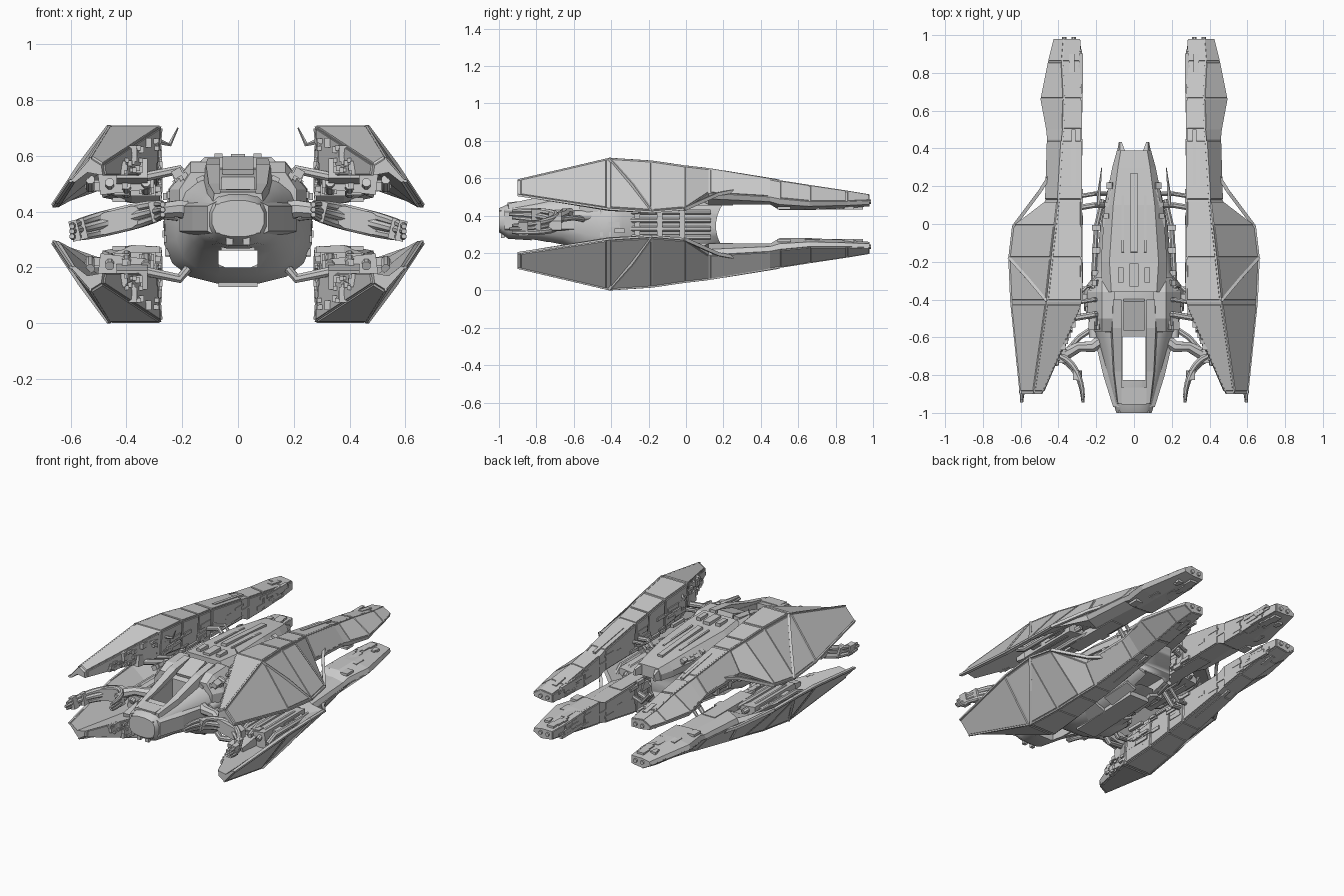
import bpy, bmesh, math, random
from mathutils import Vector, Matrix

if "Cube" in bpy.data.objects:
    bpy.data.objects.remove(bpy.data.objects["Cube"])
random.seed(4)
ZM = 0.355  # height of the plane that mirrors upper parts to lower parts


def build(name, verts, faces, x=True, z=False, smooth=False):
    """Mesh from lists, copied across x = 0 and optionally across z = ZM."""
    bm = bmesh.new()
    for sx in ((1, -1) if x else (1,)):
        for sz in ((1, -1) if z else (1,)):
            vs = [bm.verts.new((v[0] * sx, v[1], ZM + (v[2] - ZM) * sz)) for v in verts]
            for f in faces:
                bm.faces.new([vs[i] for i in f])
    bmesh.ops.recalc_face_normals(bm, faces=bm.faces)
    me = bpy.data.meshes.new(name)
    bm.to_mesh(me)
    bm.free()
    ob = bpy.data.objects.new(name, me)
    bpy.context.collection.objects.link(ob)
    if smooth:
        bpy.ops.object.select_all(action='DESELECT')
        ob.select_set(True)
        bpy.context.view_layer.objects.active = ob
        bpy.ops.object.shade_smooth_by_angle(angle=math.radians(40))
    return ob


def loft(name, rings, **kw):
    n, m = len(rings[0]), len(rings)
    faces = [(r * n + i, r * n + (i + 1) % n, (r + 1) * n + (i + 1) % n, (r + 1) * n + i)
             for r in range(m - 1) for i in range(n)]
    faces += [tuple(range(n)), tuple(range((m - 1) * n, m * n))]
    return build(name, [v for r in rings for v in r], faces, **kw)


def tube(name, pts, radii, n=8, **kw):
    pts = [Vector(p) for p in pts]
    if not isinstance(radii, (list, tuple)):
        radii = [radii] * len(pts)
    rings = []
    for i, p in enumerate(pts):
        d = (pts[min(i + 1, len(pts) - 1)] - pts[max(i - 1, 0)]).normalized()
        ref = Vector((0, 0, 1)) if abs(d.z) < 0.9 else Vector((0, 1, 0))
        u = d.cross(ref).normalized()
        w = u.cross(d)
        rings.append([p + radii[i] * (u * math.cos(a) + w * math.sin(a))
                      for a in (math.tau * (k + 0.5) / n for k in range(n))])
    return loft(name, rings, smooth=n > 5, **kw)


CUBE = [(0, 1, 3, 2), (4, 6, 7, 5), (0, 4, 5, 1), (2, 3, 7, 6), (0, 2, 6, 4), (1, 5, 7, 3)]


def boxes(name, items, **kw):
    """items: (centre, size, tilt about x, tilt about y)"""
    verts, faces = [], []
    for c, s, rx, ry in items:
        rot = Matrix.Rotation(ry, 3, 'Y') @ Matrix.Rotation(rx, 3, 'X')
        b = len(verts)
        for i in (-.5, .5):
            for j in (-.5, .5):
                for k in (-.5, .5):
                    verts.append(Vector(c) + rot @ Vector((i * s[0], j * s[1], k * s[2])))
        faces += [tuple(b + q for q in f) for f in CUBE]
    return build(name, verts, faces, **kw)


def cut(ob, cutter):
    mod = ob.modifiers.new("cut", 'BOOLEAN')
    mod.operation, mod.object, mod.solver = 'DIFFERENCE', cutter, 'EXACT'
    bpy.context.view_layer.objects.active = ob
    bpy.ops.object.modifier_apply(modifier=mod.name)
    bpy.data.objects.remove(cutter)


# --- Four wing pods: y, then inner edge, inner top, ridge, outer edge, outer lip, hollow underside
POD = [
    (-.90, (.485, .53), (.49, .565), (.53, .59), (.60, .51), (.585, .505), (.54, .54)),
    (-.41, (.29, .53), (.275, .705), (.46, .705), (.65, .435), (.635, .425), (.48, .57)),
    (-.18, (.29, .50), (.28, .685), (.435, .69), (.66, .42), (.645, .415), (.47, .56)),
    (-.01, (.29, .47), (.28, .66), (.415, .665), (.64, .435), (.625, .43), (.45, .52)),
    (.12, (.285, .46), (.28, .645), (.40, .65), (.47, .52), (.455, .49), (.40, .46)),
    (.45, (.28, .46), (.28, .59), (.38, .595), (.46, .50), (.45, .475), (.38, .46)),
    (.50, (.28, .435), (.28, .575), (.375, .585), (.465, .49), (.455, .46), (.38, .43)),
    (.66, (.28, .435), (.28, .55), (.37, .56), (.495, .475), (.485, .45), (.38, .43)),
    (.86, (.28, .445), (.285, .515), (.38, .53), (.455, .475), (.445, .455), (.37, .44)),
    (.98, (.29, .45), (.29, .50), (.37, .51), (.425, .48), (.42, .46), (.36, .45)),
]
rings = [[Vector((p[0], s[0], p[1])) for p in s[1:]] for s in POD]
loft("wing_pod", rings, z=True)

# Raised armour panels inset on the pod faces
pv, pf = [], []
for a, b in zip(rings, rings[1:]):
    if (b[0] - a[0]).y < .1:
        continue
    mid = sum(a + b, Vector()) / 12
    for k in (0, 1, 2):
        quad = [a[k], a[k + 1], b[k + 1], b[k]]
        c = sum(quad, Vector()) / 4
        nrm = (quad[2] - quad[0]).cross(quad[3] - quad[1]).normalized()
        if nrm.dot(c - mid) < 0:
            nrm = -nrm
        base = len(pv)
        pv += [c + (q - c) * .95 - nrm * .004 for q in quad]
        pv += [c + (q - c) * .92 + nrm * .005 for q in quad]
        pf += [(base, base + 1, base + 2, base + 3), (base + 4, base + 5, base + 6, base + 7)]
        pf += [(base + i, base + (i + 1) % 4, base + 4 + (i + 1) % 4, base + 4 + i) for i in range(4)]
build("pod_armour_panels", pv, pf, z=True)

# Pod edge ribs, frame struts, machinery and front face fittings
tube("pod_ridge_rib", [r[2] for r in rings], .006, n=4, z=True)
tube("pod_edge_rib", [r[3] for r in rings[:4]], .008, n=4, z=True)
tube("pod_cross_rib", [(.46, -.41, .705), (.565, -.285, .565), (.66, -.18, .42)], .011, n=4, z=True)
tube("pod_frame_strut", [(.635, -.01, .435), (.50, .17, .515), (.45, .25, .53)], .013, n=4, z=True)
boxes("pod_engine_block", [((.41, -.22, .52), (.18, .42, .10), 0, .12),
                           ((.38, -.47, .54), (.11, .2, .07), -.15, 0),
                           ((.34, .05, .48), (.09, .4, .05), 0, 0)], z=True)
for i, (px, pz) in enumerate([(.33, .475), (.40, .465), (.46, .475), (.53, .485)]):
    tube(f"pod_pipe_{i}", [(px, -.45, pz + .03), (px, -.38, pz), (px, -.08, pz), (px - .03, .02, pz + .02)],
         .017, z=True)
for px in (.32, .37):
    tube("pod_gun", [(px, .9, .475), (px, .99, .475)], .013, z=True)
boxes("pod_top_slot", [((.33, .85, .525), (.03, .1, .02), -.16, 0),
                       ((.32, .35, .61), (.02, .3, .016), -.16, 0)], z=True)
fit = []
for _ in range(26):
    u, v = random.uniform(.35, .95), random.uniform(.1, .9)
    p = rings[0][0].lerp(rings[1][0], u).lerp(rings[0][1].lerp(rings[1][1], u), v)
    fit.append((p, (random.uniform(.015, .035), random.uniform(.02, .06), random.uniform(.012, .035)), 0, 0))
boxes("pod_front_fittings", fit, z=True)
boxes("pod_greebles", [((random.uniform(.28, .288), y, .45 + random.uniform(.03, .8) * (.24 - .17 * (y + .4) / 1.35)),
                        (.02, random.uniform(.03, .12), random.uniform(.01, .025)), 0, 0)
                       for y in (random.uniform(-.38, .9) for _ in range(45))]
      + [((random.uniform(.32, .52), random.uniform(-.42, -.05), random.uniform(.47, .5)),
          (random.uniform(.02, .06), random.uniform(.03, .1), .03), 0, 0) for _ in range(25)]
      + [((random.uniform(.3, .43), random.uniform(.5, .93), .442),
          (random.uniform(.02, .05), random.uniform(.02, .09), .016), 0, 0) for _ in range(16)], z=True)


# --- Fuselage: squarish-oval sections (y, half width, bottom, top)
def oval(y, w, lo, hi, n=16, e=.75):
    ring = []
    for k in range(n):
        a = math.tau * (k + .5) / n
        c, s = math.cos(a), math.sin(a)
        ring.append((w * math.copysign(abs(c) ** e, c), y,
                     (lo + hi) / 2 + (hi - lo) / 2 * math.copysign(abs(s) ** e, s)))
    return ring


HULL = [(-1, .095, .31, .44), (-.95, .11, .275, .465), (-.8, .15, .265, .485), (-.66, .185, .24, .51),
        (-.54, .225, .17, .54), (-.44, .27, .14, .555), (-.34, .265, .14, .56), (-.26, .205, .15, .56),
        (0, .18, .17, .55), (.2, .14, .215, .52)]
hull = loft("fuselage_hull", [oval(*h) for h in HULL], x=False, smooth=True)
cut(hull, boxes("nose_cutter", [((0, -.71, .4), (.12, .23, .9), 0, 0)], x=False))
cut(hull, boxes("tunnel_cutter", [((0, 0, .23), (.14, 2.4, .06), 0, 0)], x=False))
cut(hull, tube("tail_cutter", [(-.5, .36, .345), (.5, .36, .345)], .2, n=32, x=False))

# Long tapering spine with a forked tail
SPINE = [(-.36, .12, .17, .5, .595), (-.2, .13, .175, .5, .585), (.1, .11, .155, .48, .575),
         (.3, .085, .115, .47, .555), (.39, .07, .09, .47, .545)]
loft("dorsal_spine", [[(-b, y, lo), (-b, y, lo + .04), (-t, y, hi), (t, y, hi), (b, y, lo + .04), (b, y, lo)]
                      for y, t, b, lo, hi in SPINE], x=False)
loft("tail_fork", [[(.045, .38, .475), (.09, .38, .475), (.075, .38, .54), (.045, .38, .54)],
                   [(.065, .435, .48), (.08, .435, .48), (.075, .435, .52), (.065, .435, .52)]])
boxes("spine_ridge", [((0, .06, .577), (.035, .42, .02), -.07, 0), ((0, -.27, .597), (.05, .12, .02), 0, 0)], x=False)
boxes("spine_vents", [((.07, -.27, .597), (.03, .08, .022), 0, 0), ((.06, .0, .578), (.012, .3, .012), -.06, 0)])

# Shoulder housings, canopy rails and nose fittings
loft("shoulder_housing", [[(.10, y, .50), (.25 - d, y, .42), (.25 - d, y, .48), (.17, y, .58 - d), (.10, y, .58 - d)]
                          for y, d in ((-.57, .04), (-.5, .005), (-.36, 0), (-.28, .05))])
loft("canopy_rail", [[(.065, y, z - .06), (w, y, z - .06), (w - .01, y, z), (.065, y, z)]
                     for y, z, w in ((-.95, .465, .095), (-.78, .50, .115), (-.55, .57, .125), (-.4, .59, .12))])
boxes("canopy_block", [((0, -.48, .55), (.11, .16, .05), .3, 0), ((0, -.91, .465), (.13, .09, .02), .1, 0)], x=False)
boxes("nose_grille", [((0, -.98, .33 + .03 * i), (.16, .04, .014), 0, 0) for i in range(4)], x=False)
loft("nose_cheek", [[(w - .04, y, .31), (w, y, .33), (w, y, .42), (w - .04, y, .44)]
                    for y, w in ((-.97, .11), (-.8, .163), (-.6, .21))])
boxes("nose_sensor", [((.03, -.98, .30), (.025, .02, .04), 0, 0)])
tube("front_sensor", [(.21, -.6, .40), (.21, -.5, .40)], .028, n=12)

# Side conduits, greebles and belly keel
for i in range(4):
    z = .285 + .045 * i
    tube(f"side_conduit_{i}", [(.2, -.36, z), (.215, -.3, z), (.2, -.02, z), (.165, .13, z)], .015)
boxes("side_collars", [((.2, y, .352), (.045, .03, .19), 0, 0) for y in (-.26, -.14, -.02)])
boxes("belly_keel", [((0, -.2, .155), (.14, .5, .03), .04, 0)], x=False)
boxes("belly_plates", [((.1, -.3, .17), (.09, .22, .03), 0, -.4), ((.09, -.02, .19), (.07, .2, .03), .12, -.4)])
boxes("hull_greebles", [((random.uniform(.1, .15), random.uniform(-.22, .22), random.uniform(.52, .545)),
                         (.03, random.uniform(.02, .08), .02), 0, .4) for _ in range(22)]
      + [((random.uniform(.13, .23), random.uniform(-.56, -.3), random.uniform(.5, .54)),
          (random.uniform(.02, .04), random.uniform(.02, .06), .03), 0, .5) for _ in range(18)]
      + [((random.uniform(.24, .262), random.uniform(-.46, -.33), random.uniform(.25, .46)),
          (.025, random.uniform(.02, .06), .025), 0, 0) for _ in range(14)])

# --- Struts joining hull and pods
for y, w in ((-.48, .018), (-.40, .013), (.1, .016), (.16, .012)):
    tube("pod_strut", [(.15, y, .48), (.21, y, .55), (.33, y - .02, .525)], w, z=True)
loft("antenna_fin", [[(.18, .10, .55), (.195, .10, .55), (.195, .16, .55), (.18, .16, .55)],
                     [(.17, .29, .57), (.173, .29, .57), (.173, .30, .57), (.17, .30, .57)]])
tube("pod_aerial", [(.28, -.36, .65), (.245, -.33, .64), (.215, -.34, .70)], [.01, .008, .003], n=5)


# --- Front pincers on side arms
def tilt(x):
    return .40 - (x - .3) * .24


tube("pincer_arm", [(.15, -.6, .40), (.22, -.65, .41), (.29, -.65, tilt(.29)), (.38, -.70, tilt(.38))],
     [.04, .032, .028, .035])
tube("pincer_ram", [(.2, -.54, .38), (.29, -.60, .39), (.36, -.68, .38)], .016)
loft("pincer_palm", [[(x, -.735, tilt(x) - h), (x, -.665, tilt(x) - h), (x, -.665, tilt(x) + h), (x, -.735, tilt(x) + h)]
                     for x, h in ((.35, .025), (.38, .04), (.48, .04), (.52, .025))])
for j, dz in enumerate((-.03, 0, .03)):
    pts, rad = [], []
    for k in range(25):
        t = math.pi * (k / 24 - .5)
        x = .42 + (.175 if t > 0 else .15) * math.sin(t)
        pts.append((x, -.945 + .015 * abs(j - 1) + .235 * math.cos(t), tilt(x) + dz * (.6 + .4 * math.cos(t))))
        rad.append(.009 + .009 * max(math.cos(t), 0) ** .6)
    tube(f"pincer_finger_{j}", pts, rad)
boxes("pincer_knuckles", [((x, y, tilt(x)), (.03, .05, .075), 0, .24) for x, y in ((.30, -.80), (.56, -.80), (.585, -.87))])
